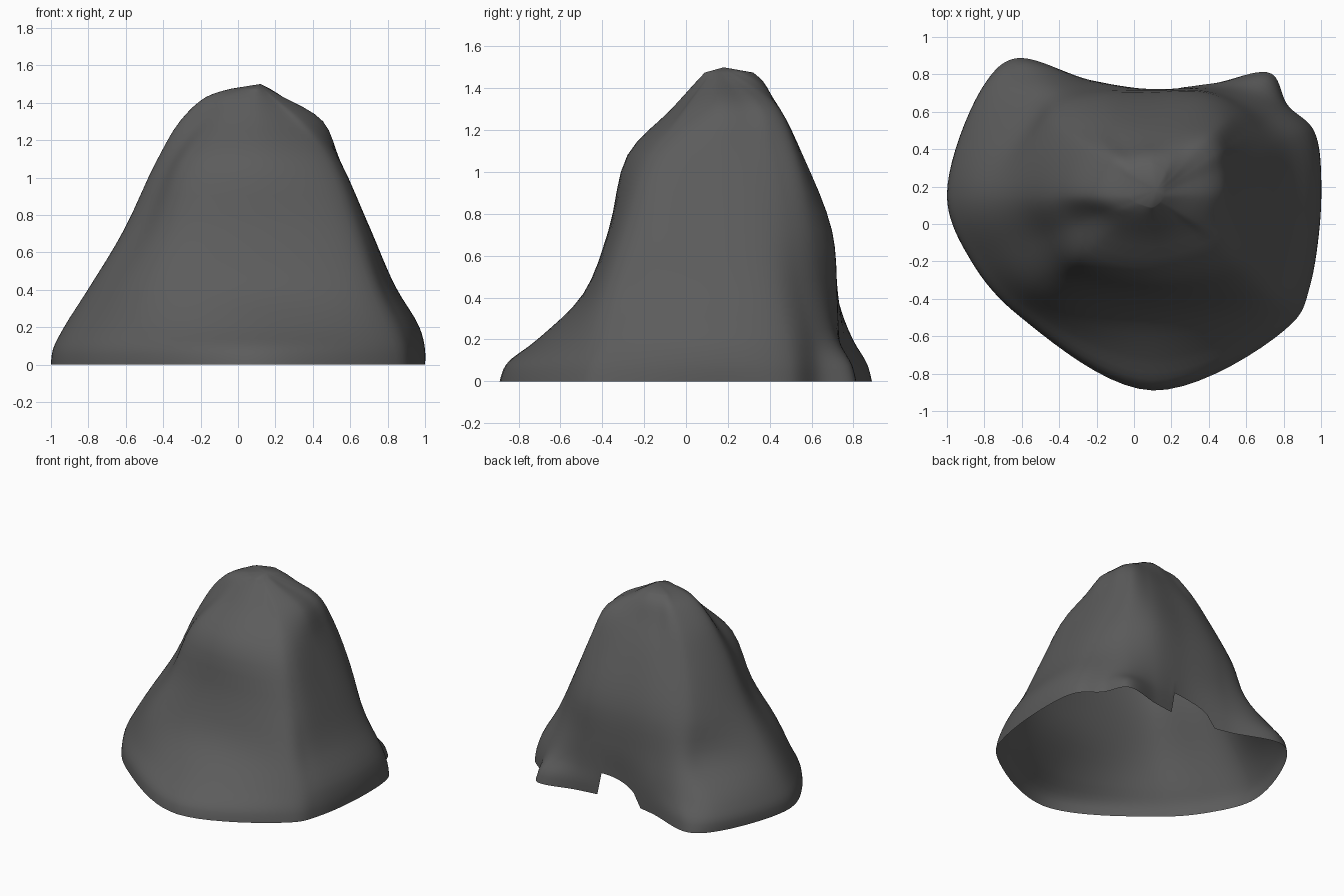
import bpy
import bmesh
from math import cos, sin, radians
from mathutils import Vector

default_cube = bpy.data.objects.get("Cube")
if default_cube:
    bpy.data.objects.remove(default_cube, do_unlink=True)

# Headings of the main ridges and hollows, around the vertical axis of the rock
AXIS = Vector((0.1, 0.15, 0))
HEADINGS = [0, 22, 34, 46, 62, 90, 118, 135, 146, 180, 200, 222, 270, 318, 330]

# Height of each contour, and its reach (in hundredths) along every heading
CONTOURS = [
    (0.0, [90, 93, 87, 91, 68, 57, 70, 104, 108, 110, 103, 96, 104, 101, 97]),
    (0.08, [90, 92, 86, 88, 68, 57, 70, 101, 107, 109, 102, 95, 101, 99, 96]),
    (0.2, [87, 88, 82, 78, 66, 57, 69, 91, 99, 103, 96, 89, 86, 93, 92]),
    (0.42, [74, 76, 73, 70, 64, 57, 65, 77, 78, 89, 84, 79, 64, 81, 79]),
    (0.72, [61, 63, 64, 64, 61, 54, 60, 67, 69, 71, 65, 63, 52, 67, 67]),
    (1.08, [45, 47, 50, 52, 46, 40, 44, 49, 52, 54, 49, 50, 43, 50, 50]),
    (1.3, [35, 37, 40, 40, 34, 29, 31, 37, 39, 41, 32, 28, 22, 25, 29]),
    (1.43, [14, 15, 17, 20, 22, 22, 23, 27, 27, 27, 20, 14, 10, 10, 11]),
    (1.475, [6, 7, 8, 10, 14, 17, 17, 18, 16, 13, 9, 7, 6, 5, 5]),
]
AROUND = 10
UPWARD = 4


def blend(a, b, c, d, t):
    """Smooth curve from b to c that does not overshoot at uneven spacing."""
    before, here, after = (max((q - p).length, 1e-4) ** 0.5
                           for p, q in ((a, b), (b, c), (c, d)))
    step = (c - b) / here
    start = here * ((b - a) / before - (c - a) / (before + here) + step)
    end = here * (step - (d - b) / (here + after) + (d - c) / after)
    bend = start + end - 2 * (c - b)
    return b + t * (start + t * (c - b - start - bend + t * bend))


def contour_point(level, heading):
    height, reach = CONTOURS[level]
    angle = radians(HEADINGS[heading])
    r = reach[heading] / 100
    return AXIS + Vector((r * cos(angle), r * sin(angle), height))


def ring_point(level, u):
    count = len(HEADINGS)
    i = int(u)
    near = [contour_point(level, (i + k) % count) for k in (-1, 0, 1, 2)]
    return blend(*near, u - i)


def surface_point(u, v):
    last = len(CONTOURS) - 1
    j = min(int(v), last - 1)
    near = [ring_point(min(max(j + k, 0), last), u) for k in (-1, 0, 1, 2)]
    return blend(*near, v - j)


def notch_rise(p):
    """Opening under the back wall: steep on one side, rounded on the other."""
    s = (p.x + 0.1) / 0.34
    if p.y < 0.4 or not 0 < s < 1:
        return 0
    return 1.8 * (1 - (1 - s) ** 2) ** 0.28


# Open shell: columns of points from the rim to the summit
bm = bmesh.new()
columns = []
rows = (len(CONTOURS) - 1) * UPWARD
for i in range(len(HEADINGS) * AROUND):
    u = i / AROUND
    lift = notch_rise(surface_point(u, 0))
    column = []
    for j in range(rows + 1):
        v = j / UPWARD
        if v < 3:
            v = lift + v * (3 - lift) / 3
        column.append(bm.verts.new(surface_point(u, v)))
    columns.append(column)

summit = bm.verts.new(AXIS + Vector((0.02, 0.03, 1.5)))
for i, right in enumerate(columns):
    left = columns[(i + 1) % len(columns)]
    for j in range(rows):
        bm.faces.new((right[j], left[j], left[j + 1], right[j + 1]))
    bm.faces.new((right[-1], left[-1], summit))

mesh = bpy.data.meshes.new("rock_shell")
bm.to_mesh(mesh)
bm.free()
rock = bpy.data.objects.new("rock_shell", mesh)
bpy.context.collection.objects.link(rock)

# Dark grey stone
stone = bpy.data.materials.new("dark_grey_stone")
stone.use_nodes = True
color = (0.107, 0.107, 0.107, 1)
stone.diffuse_color = color
stone.node_tree.nodes["Principled BSDF"].inputs["Base Color"].default_value = color
mesh.materials.append(stone)

bpy.ops.object.select_all(action="DESELECT")
rock.select_set(True)
bpy.context.view_layer.objects.active = rock
bpy.ops.object.shade_smooth_by_angle(angle=radians(40))
